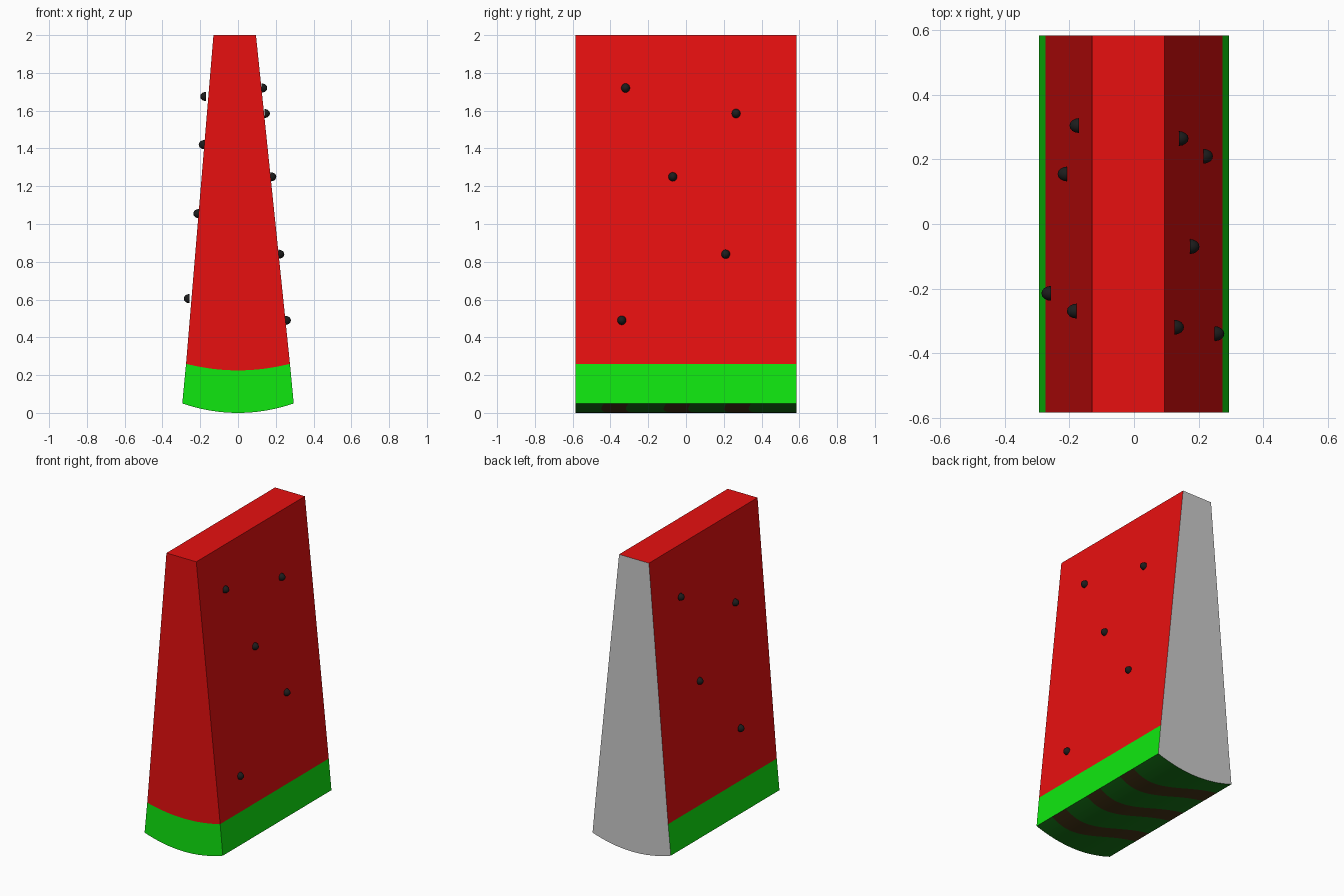
import bpy, bmesh, math

if "Cube" in bpy.data.objects:
    bpy.data.objects.remove(bpy.data.objects["Cube"])

HALF_Y = 0.585
N = 24  # segments across the curved rind


def material(name, rgb):
    m = bpy.data.materials.new(name)
    m.diffuse_color = (*rgb, 1)
    m.use_nodes = True
    m.node_tree.nodes["Principled BSDF"].inputs["Base Color"].default_value = m.diffuse_color
    return m


RED = material("flesh_red", (0.8, 0.005, 0.005))
GREEN = material("rind_green", (0.005, 0.8, 0.005))
DARK = material("skin_green", (0.008, 0.18, 0.008))
BROWN = material("skin_stripe", (0.06, 0.035, 0.008))
BLACK = material("seed_black", (0.012, 0.012, 0.012))


def make_object(name, bm, mats, smooth=False):
    me = bpy.data.meshes.new(name)
    bm.to_mesh(me)
    bm.free()
    for m in mats:
        me.materials.append(m)
    for p in me.polygons:
        p.use_smooth = smooth
    ob = bpy.data.objects.new(name, me)
    bpy.context.collection.objects.link(ob)
    return ob


def arc(half, z_mid, z_edge):
    """Shallow upward-opening curve from -x to +x."""
    ts = [-1 + 2 * i / N for i in range(N + 1)]
    return [(half * t, z_mid + (z_edge - z_mid) * t * t) for t in ts]


top = [(0.095, 2.0), (-0.13, 2.0)]
seam = arc(0.275, 0.225, 0.26)
base = arc(0.295, 0.0, 0.05)


def shell(name, outline, skip, mat):
    """Front face plus side walls; walls whose index is in skip stay open."""
    bm = bmesh.new()
    f = [bm.verts.new((x, -HALF_Y, z)) for x, z in outline]
    b = [bm.verts.new((x, HALF_Y, z)) for x, z in outline]
    bm.faces.new(f)
    n = len(f)
    for i in range(n):
        if i not in skip:
            j = (i + 1) % n
            bm.faces.new((f[j], f[i], b[i], b[j]))
    return make_object(name, bm, [mat])


# Red flesh, open where it meets the rind
shell("flesh", seam + top, range(N), RED)

# Light green rind, open at the seam and underneath
shell("rind", base + seam[::-1], [*range(N), *range(N + 1, 2 * N + 1)], GREEN)

# Plain grey back
bm = bmesh.new()
back = base + [seam[-1]] + top + [seam[0]]
bm.faces.new([bm.verts.new((x, HALF_Y, z)) for x, z in reversed(back)])
make_object("back_face", bm, [])

# Dark skin underneath, with wavy stripes running across it
bm = bmesh.new()
rows = []
for x, z in base:
    t = x / 0.295
    wave = -0.05 * t - 0.035 * math.sin(math.pi * t)
    ys = [-HALF_Y]
    for centre in (-0.32, 0.01, 0.33):
        ys += [centre + wave - 0.065, centre + wave + 0.065]
    ys.append(HALF_Y)
    rows.append([bm.verts.new((x, y, z)) for y in ys])
for r, s in zip(rows, rows[1:]):
    for k in range(7):
        face = bm.faces.new((r[k], r[k + 1], s[k + 1], s[k]))
        face.material_index = k % 2
make_object("skin", bm, [DARK, BROWN], smooth=True)


# Seeds: half balls sitting on the two cut sides
def seed(name, side, x, y, z):
    bm = bmesh.new()
    bmesh.ops.create_uvsphere(bm, u_segments=16, v_segments=10, radius=0.023)
    bmesh.ops.bisect_plane(bm, geom=bm.verts[:] + bm.edges[:] + bm.faces[:],
                           plane_co=(0, 0, 0), plane_no=(-side, 0, 0),
                           clear_outer=True)
    rim = [e for e in bm.edges if e.is_boundary]
    bmesh.ops.holes_fill(bm, edges=rim)
    bmesh.ops.scale(bm, vec=(1.3, 1, 1.05), verts=bm.verts[:])
    ob = make_object(name, bm, [BLACK])
    ob.location = (x, y, z)
    bpy.ops.object.select_all(action='DESELECT')
    ob.select_set(True)
    bpy.context.view_layer.objects.active = ob
    bpy.ops.object.shade_smooth_by_angle()


right = [(0.125, -0.32, 1.72), (0.139, 0.265, 1.585), (0.173, -0.07, 1.25),
         (0.215, 0.21, 0.84), (0.25, -0.34, 0.49)]
left = [(-0.17, 0.305, 1.675), (-0.178, -0.27, 1.42),
        (-0.207, 0.155, 1.055), (-0.257, -0.215, 0.605)]
for i, p in enumerate(right):
    seed(f"seed_right_{i + 1}", 1, *p)
for i, p in enumerate(left):
    seed(f"seed_left_{i + 1}", -1, *p)
